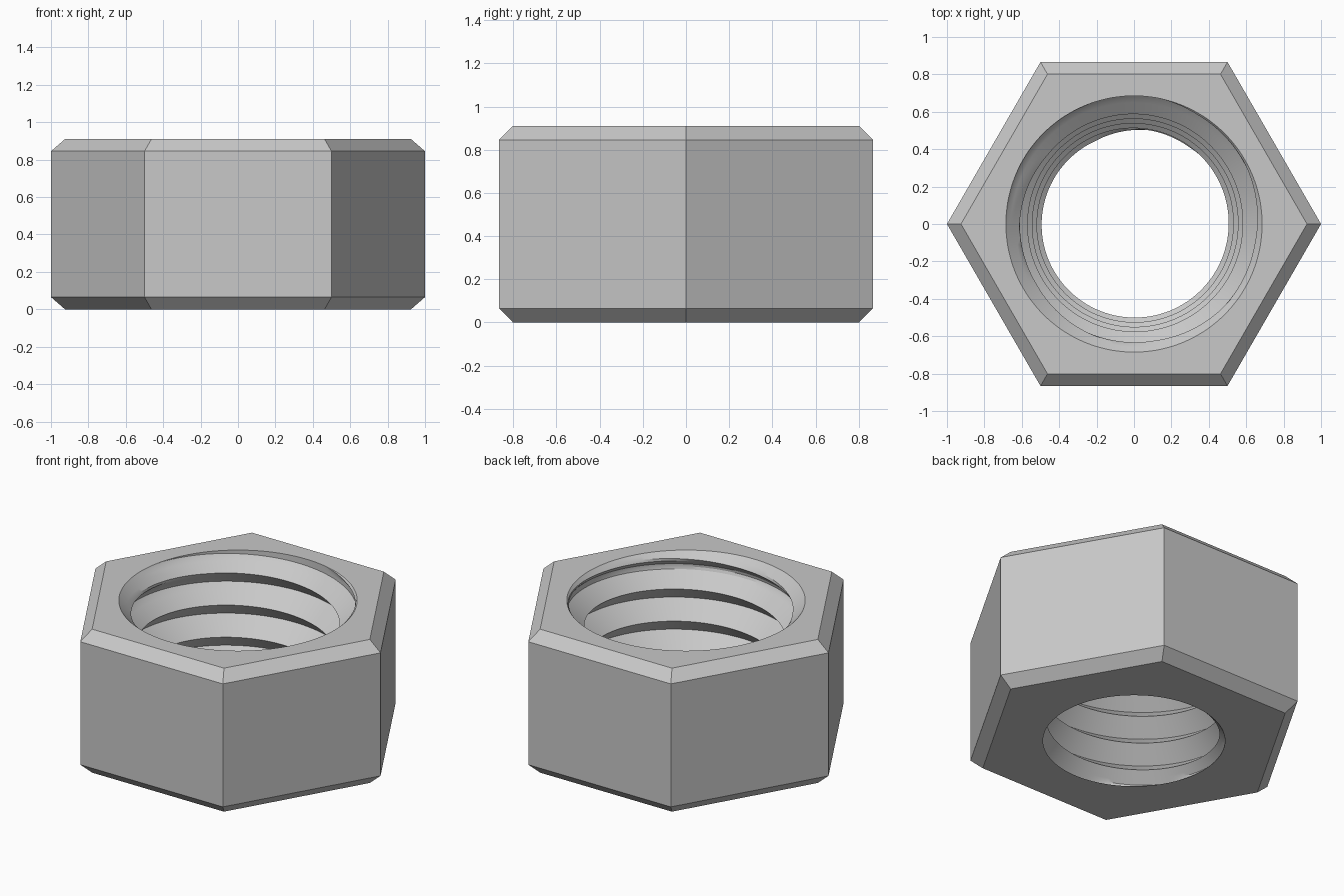
import bpy
import bmesh
from math import cos, sin, pi, radians

cube = bpy.data.objects.get("Cube")
if cube:
    bpy.data.objects.remove(cube, do_unlink=True)

HEIGHT = 0.91
BEVEL = 0.065
PITCH = 0.192
DEPTH = 0.11
TOP_R, BOTTOM_R = 0.685, 0.523
COLUMNS = 144
STEPS = 12          # rows per thread turn
ROWS = 72
START = 0.615 - PITCH * 125 / 360 - 4 * PITCH

# Plain steel
steel = bpy.data.materials.new("grey steel")
steel.use_nodes = True
grey = (0.58, 0.58, 0.58, 1)
steel.diffuse_color = grey
steel.node_tree.nodes["Principled BSDF"].inputs["Base Color"].default_value = grey

bm = bmesh.new()


def polar(radius, angle, z):
    return bm.verts.new((radius * cos(angle), radius * sin(angle), z))


def skin(grid):
    """Join neighbouring lines of vertices with quads."""
    for a, b in zip(grid, grid[1:]):
        for i in range(len(a) - 1):
            bm.faces.new((a[i], a[i + 1], b[i + 1], b[i]))


def bore_radius(z, row):
    """Tapered V thread, chamfered at both mouths of the hole."""
    t = (row % STEPS) / STEPS
    groove = DEPTH * (1 - abs(2 * t - 1))
    r = 0.485 + 0.13 * z + groove
    r = max(r, BOTTOM_R - z, TOP_R - (HEIGHT - z))
    return min(r, TOP_R, BOTTOM_R + 2 * z)


# Threaded bore: rows follow the helix and are cut off at the end faces
bore = []
for c in range(COLUMNS + 1):
    turn = c / COLUMNS
    line = []
    for row in range(ROWS + 1):
        z = START + PITCH * (turn + row / STEPS)
        z = min(max(z, 0), HEIGHT)
        line.append(polar(bore_radius(z, row), 2 * pi * turn, z))
    bore.append(line)
skin(bore)

# Hexagonal outside with bevelled rims
profile = [(0.925, 0), (1, BEVEL), (1, HEIGHT - BEVEL), (0.925, HEIGHT)]
skin([[polar(r, i * pi / 3, z) for r, z in profile] for i in range(7)])

bmesh.ops.remove_doubles(bm, verts=bm.verts[:], dist=0.0001)

# Flat end faces between the hexagon and the hole
for level in (0, HEIGHT):
    rim = [e for e in bm.edges if e.is_boundary
           and all(abs(v.co.z - level) < 0.0005 for v in e.verts)]
    bmesh.ops.triangle_fill(bm, edges=rim, use_beauty=True)

bmesh.ops.recalc_face_normals(bm, faces=bm.faces[:])
mesh = bpy.data.meshes.new("hex_nut")
bm.to_mesh(mesh)
bm.free()
mesh.materials.append(steel)

nut = bpy.data.objects.new("hex_nut", mesh)
bpy.context.collection.objects.link(nut)
bpy.ops.object.select_all(action="DESELECT")
nut.select_set(True)
bpy.context.view_layer.objects.active = nut
bpy.ops.object.shade_smooth_by_angle(angle=radians(25))
